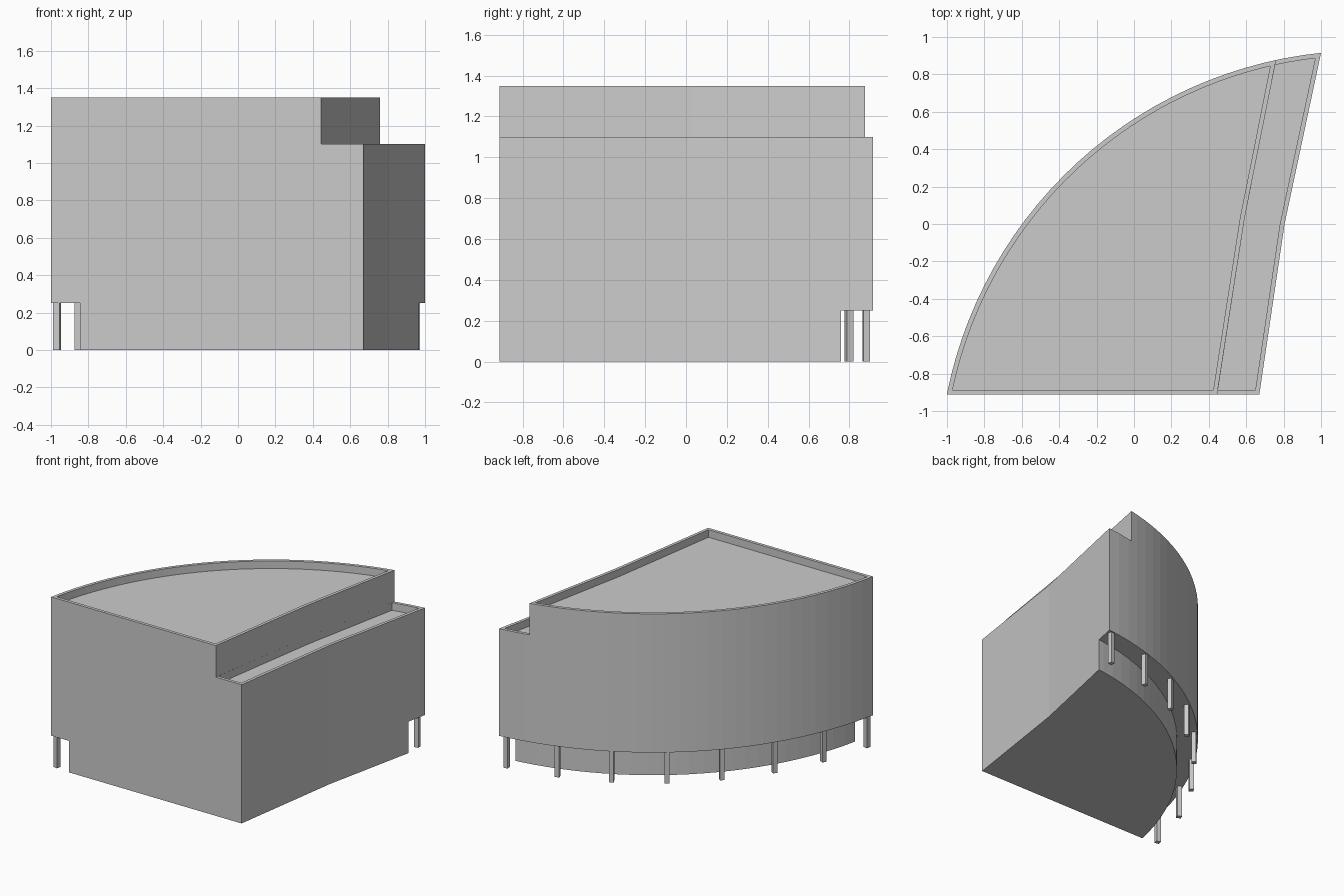
import bpy, bmesh, math
from mathutils import Vector

if "Cube" in bpy.data.objects:
    bpy.data.objects.remove(bpy.data.objects["Cube"])

CENTRE = Vector((1.238, -1.3545))      # centre of the curved facade
R = 2.282                              # facade radius
FRONT = -0.912
RIGHT = [(0.67, FRONT), (0.805, 0.0), (1.0, 0.915)]
SPLIT = [(0.445, FRONT), (0.592, 0.035), (0.76, 0.877)]
RIM = 0.025

grey = bpy.data.materials.new("wall grey")
grey.diffuse_color = (0.6, 0.6, 0.6, 1)
grey.use_nodes = True
grey.node_tree.nodes["Principled BSDF"].inputs["Base Color"].default_value = grey.diffuse_color


def shift(line, dx):
    return [(x + dx, y) for x, y in line]


def hit_angle(r, p, q):
    """Angle at which the ray p->q leaves the circle of radius r."""
    d = (Vector(q) - Vector(p)).normalized()
    m = Vector(p) - CENTRE
    b = m.dot(d)
    t = -b + math.sqrt(b * b - m.dot(m) + r * r)
    v = m + d * t
    return math.atan2(v.y, v.x)


def arc(r, a0, a1, n):
    return [tuple(CENTRE + r * Vector((math.cos(a0 + (a1 - a0) * i / n),
                                       math.sin(a0 + (a1 - a0) * i / n))))
            for i in range(n + 1)]


def at_y(line, y):
    (x0, y0), (x1, y1) = line[:2]
    return (x0 + (x1 - x0) * (y - y0) / (y1 - y0), y)


def outline(r, y, right, left=None, n=28):
    """Plan bounded by the front line, a bent right line, the arc, and optionally a bent left line."""
    start = at_y(right, y)
    a0 = hit_angle(r, right[1], right[2])
    if left:
        a1 = hit_angle(r, left[1], left[2])
        tail = [left[1], at_y(left, y)]
    else:
        a1 = hit_angle(r, start, (start[0] - 1, y))
        tail = []
    return [start, right[1]] + arc(r, a0, a1, n) + tail


def prism(name, pts, z0, z1):
    bm = bmesh.new()
    base = bm.faces.new([bm.verts.new((x, y, z0)) for x, y in pts])
    top = bmesh.ops.extrude_face_region(bm, geom=[base])["geom"]
    bmesh.ops.translate(bm, vec=(0, 0, z1 - z0),
                        verts=[g for g in top if isinstance(g, bmesh.types.BMVert)])
    bmesh.ops.recalc_face_normals(bm, faces=bm.faces)
    me = bpy.data.meshes.new(name)
    bm.to_mesh(me)
    bm.free()
    me.materials.append(grey)
    ob = bpy.data.objects.new(name, me)
    bpy.context.collection.objects.link(ob)
    return ob


def cut(ob, pts, z0, z1):
    cutter = prism("cutter", pts, z0, z1)
    cutter.hide_render = True
    mod = ob.modifiers.new("cut", "BOOLEAN")
    mod.operation, mod.solver, mod.object = "DIFFERENCE", "EXACT", cutter
    bpy.context.view_layer.objects.active = ob
    bpy.ops.object.modifier_apply(modifier=mod.name)
    bpy.data.objects.remove(cutter)


# Building block
building = prism("building", outline(R, FRONT, RIGHT), 0, 1.35)

# Lower terrace step along the right side
cut(building, [(0.399, -1.2), (2, -1.2), (2, 1.2), (0.824, 1.2), SPLIT[1]], 1.10, 1.6)

# Sunken roofs behind thin parapets
cut(building, outline(R - RIM, FRONT + RIM, shift(SPLIT, -RIM)), 1.29, 1.6)
cut(building, outline(R - RIM, FRONT + RIM, shift(RIGHT, -RIM), SPLIT, 6), 1.04, 1.2)

# Recessed ground floor under the curved facade
a0, a1 = math.radians(82), math.radians(182)
cut(building, arc(R + 0.2, a0, a1, 36) + arc(R - 0.152, a1, a0, 36), -0.2, 0.25)

# Row of square columns carrying the overhang
for i in range(8):
    a = math.radians(97.2 + (168 - 97.2) * i / 7)
    u = Vector((math.cos(a), math.sin(a)))
    v = Vector((-u.y, u.x))
    c = CENTRE + u * (R - 0.027)
    h = 0.017
    prism(f"column_{i + 1}", [tuple(c + u * sx * h + v * sy * h)
                              for sx, sy in ((-1, -1), (1, -1), (1, 1), (-1, 1))], 0, 0.25)
